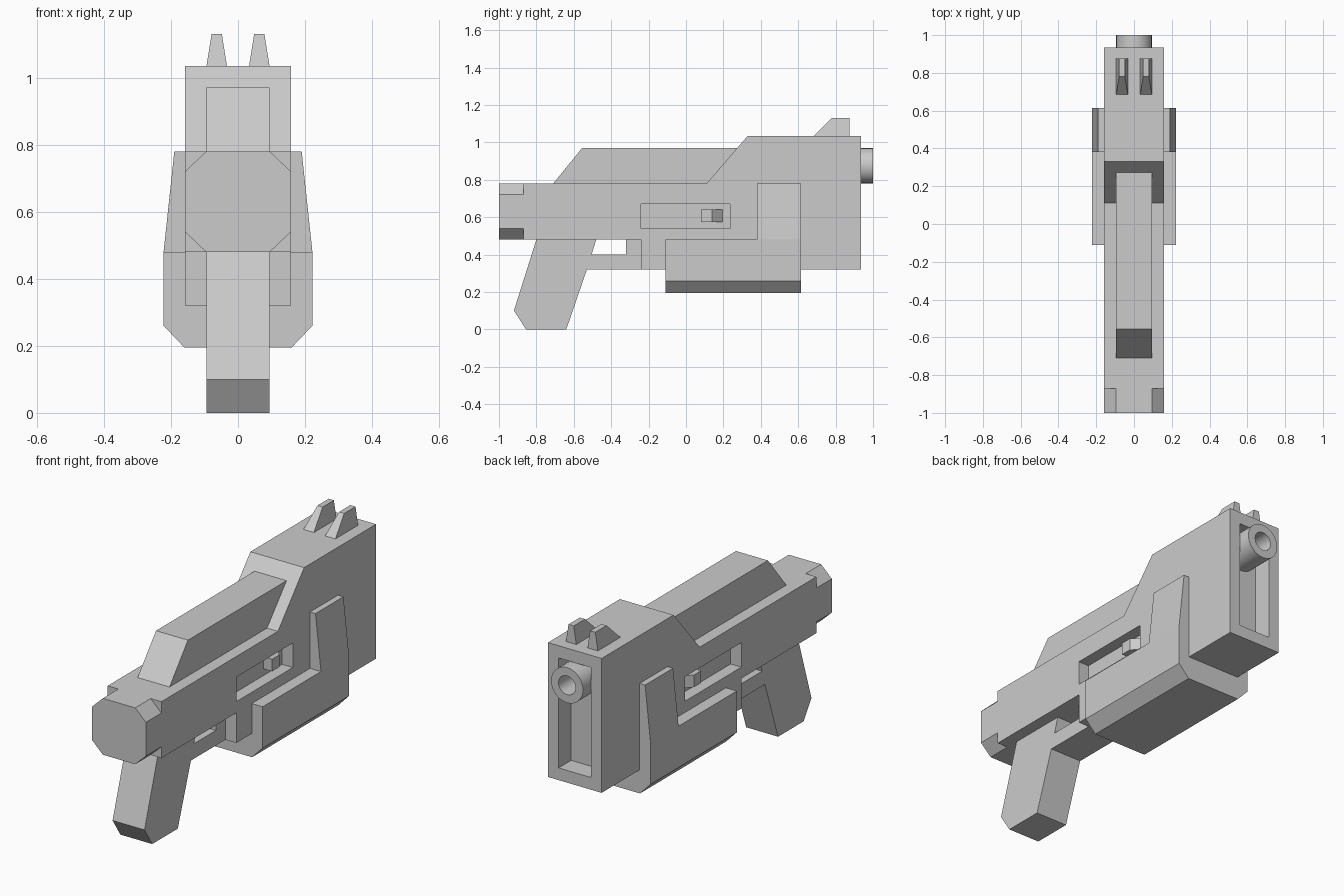
import bpy, bmesh, math
from mathutils import Vector

if "Cube" in bpy.data.objects:
    bpy.data.objects.remove(bpy.data.objects["Cube"])


def finish(name, bm):
    bmesh.ops.recalc_face_normals(bm, faces=bm.faces[:])
    me = bpy.data.meshes.new(name)
    bm.to_mesh(me)
    bm.free()
    ob = bpy.data.objects.new(name, me)
    bpy.context.collection.objects.link(ob)
    return ob


def prism(name, pts, lo, hi, axis='x', taper=None):
    """Extrude a 2D profile along an axis: x takes (y,z), y takes (x,z), z takes (x,y)."""
    place = {'x': lambda a, b, t: (t, a, b),
             'y': lambda a, b, t: (a, t, b),
             'z': lambda a, b, t: (a, b, t)}[axis]
    bm = bmesh.new()
    face = bm.faces.new([bm.verts.new(place(a, b, lo)) for a, b in pts])
    ext = bmesh.ops.extrude_face_region(bm, geom=[face])
    moved = [g for g in ext['geom'] if isinstance(g, bmesh.types.BMVert)]
    bmesh.ops.translate(bm, verts=moved, vec=Vector(place(0, 0, hi - lo)))
    if not any(f.is_valid and set(f.verts) == set(face.verts) for f in bm.faces):
        bm.faces.new([v for v in bm.verts if v not in moved])
    if taper:  # narrow the verts above a height
        z, k = taper
        mid = (lo + hi) / 2
        for v in bm.verts:
            if v.co.z > z:
                v.co.x = mid + (v.co.x - mid) * k
    return finish(name, bm)


def rect(a0, a1, b0, b1):
    return [(a0, b0), (a1, b0), (a1, b1), (a0, b1)]


def mirrored(half):
    return half + [(-x, z) for x, z in reversed(half)]


def cut(ob, cutter):
    mod = ob.modifiers.new("cut", 'BOOLEAN')
    mod.operation, mod.solver, mod.object = 'DIFFERENCE', 'EXACT', cutter
    bpy.context.view_layer.objects.active = ob
    bpy.ops.object.modifier_apply(modifier=mod.name)
    bpy.data.objects.remove(cutter)


# Main body with tall front block
body = prism("body", [(-0.87, 0.78), (0.11, 0.78), (0.33, 1.035), (0.935, 1.035),
                      (0.935, 0.32), (-0.24, 0.32), (-0.24, 0.48), (-0.87, 0.48)],
             -0.158, 0.158)
# Recessed muzzle opening and side slots
cut(body, prism("muzzle_cutter", rect(-0.095, 0.095, 0.385, 0.97), 0.83, 1.1, 'y'))
for s in (-1, 1):
    x0, x1 = sorted((s * 0.095, s * 0.3))
    cut(body, prism("slot_cutter", rect(-0.24, 0.235, 0.54, 0.67), x0, x1))

# Chamfered rear cap
prism("rear_cap", mirrored([(0.095, 0.48), (0.158, 0.54), (0.158, 0.72), (0.095, 0.78)]),
      -1.0, -0.87, 'y')

# Top rail
prism("top_rail", [(-0.71, 0.78), (-0.555, 0.97), (0.275, 0.97), (0.3, 0.78)], -0.094, 0.094)

# Grip and guard
prism("grip_and_guard", [(-0.80, 0.48), (-0.92, 0.10), (-0.855, 0), (-0.64, 0),
                         (-0.53, 0.32), (-0.24, 0.32), (-0.24, 0.48), (-0.32, 0.48),
                         (-0.32, 0.40), (-0.505, 0.40), (-0.48, 0.48)], -0.094, 0.094)

# Lower shroud and its tapered upright arms
prism("lower_shroud", mirrored([(0.16, 0.195), (0.222, 0.26), (0.222, 0.48)]),
      -0.11, 0.615, 'y')
for s, side in ((-1, "left"), (1, "right")):
    prism(f"shroud_arm_{side}", [(s * 0.15, 0.48), (s * 0.222, 0.48),
                                 (s * 0.19, 0.78), (s * 0.15, 0.78)], 0.38, 0.615, 'y')
    # Slider knob in each slot
    prism(f"slot_knob_{side}", [(s * 0.09, 0.08), (s * 0.145, 0.08),
                                (s * 0.145, 0.14), (s * 0.09, 0.20)], 0.575, 0.64, 'z')
    # Tapered sight posts
    x0, x1 = sorted((s * 0.033, s * 0.094))
    prism(f"sight_{side}", [(0.685, 1.035), (0.78, 1.13), (0.875, 1.13), (0.875, 1.035)],
          x0, x1, taper=(1.1, 0.5))

# Hollow barrel, revolved about y
bm = bmesh.new()
ring = [bm.verts.new((r, y, 0.875)) for r, y in
        [(0, 0.83), (0.094, 0.83), (0.094, 1.0), (0.05, 1.0), (0.05, 0.85), (0, 0.85)]]
edges = [bm.edges.new(p) for p in zip(ring, ring[1:])]
bmesh.ops.spin(bm, geom=ring + edges, cent=(0, 0, 0.875), axis=(0, 1, 0),
               angle=math.tau, steps=32)
bmesh.ops.remove_doubles(bm, verts=bm.verts[:], dist=0.0005)
barrel = finish("barrel", bm)
bpy.ops.object.select_all(action='DESELECT')
barrel.select_set(True)
bpy.context.view_layer.objects.active = barrel
bpy.ops.object.shade_smooth_by_angle(angle=math.radians(35))
